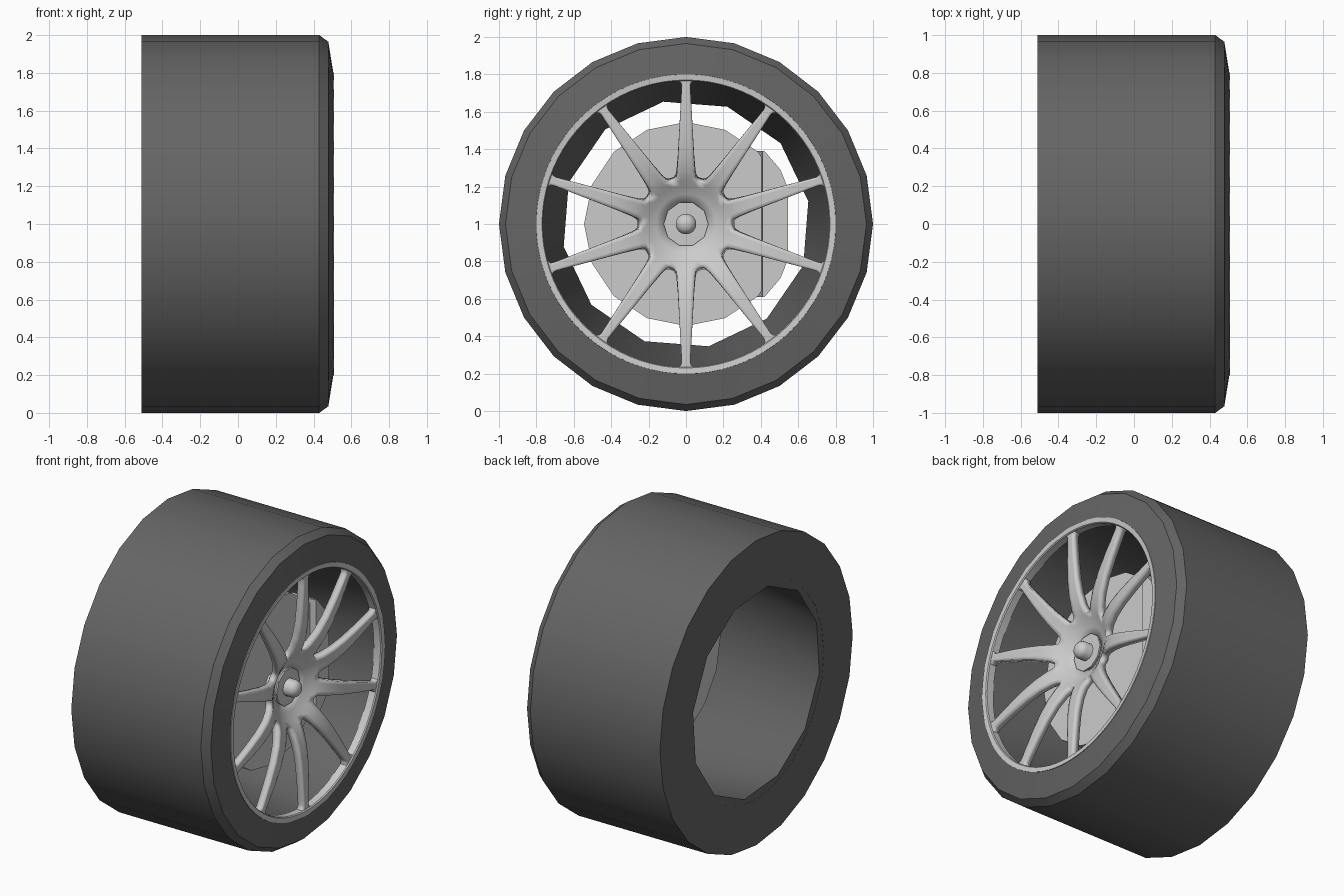
import bpy, bmesh, math

if "Cube" in bpy.data.objects:
    bpy.data.objects.remove(bpy.data.objects["Cube"])

CZ = 1.0  # axle height; the axle runs along x


def finish(name, bm, mat=None, angle=35):
    bmesh.ops.remove_doubles(bm, verts=bm.verts, dist=1e-5)
    mesh = bpy.data.meshes.new(name)
    bm.to_mesh(mesh)
    bm.free()
    ob = bpy.data.objects.new(name, mesh)
    bpy.context.collection.objects.link(ob)
    if mat:
        mesh.materials.append(mat)
    bpy.ops.object.select_all(action='DESELECT')
    ob.select_set(True)
    bpy.context.view_layer.objects.active = ob
    bpy.ops.object.shade_smooth_by_angle(angle=math.radians(angle))
    return ob


def polar(x, r, a):
    return (x, r * math.cos(a), CZ + r * math.sin(a))


def lathe(name, profile, sides, phase=0, mat=None, closed=True):
    """Spin an (x, radius) profile around the axle."""
    bm = bmesh.new()
    rings = [[bm.verts.new(polar(x, r, math.radians(phase) + math.tau * i / sides))
              for x, r in profile] for i in range(sides)]
    n = len(profile)
    for i in range(sides):
        a, b = rings[i], rings[(i + 1) % sides]
        for j in range(n if closed else n - 1):
            k = (j + 1) % n
            bm.faces.new((a[j], a[k], b[k], b[j]))
    bmesh.ops.remove_doubles(bm, verts=bm.verts, dist=1e-5)
    bmesh.ops.recalc_face_normals(bm, faces=bm.faces)
    return finish(name, bm, mat)


rubber = bpy.data.materials.new("dark_rubber")
rubber.diffuse_color = (0.13, 0.13, 0.13, 1)
rubber.use_nodes = True
rubber.node_tree.nodes["Principled BSDF"].inputs["Base Color"].default_value = rubber.diffuse_color

# Tire and the tapered twelve-sided barrel inside it
lathe("tire", [(-0.51, 0.70), (-0.51, 1.0), (0.43, 1.0), (0.478, 0.965),
               (0.505, 0.80), (0.46, 0.80)], 24, mat=rubber)
lathe("barrel", [(-0.509, 0.665), (-0.509, 0.74), (0.46, 0.83), (0.46, 0.80)],
      12, phase=10.5, mat=rubber)

# Rim ring
lathe("rim_ring", [(0.45, 0.765), (0.498, 0.765), (0.505, 0.77),
                   (0.508, 0.80), (0.45, 0.805)], 80)

# Spoked face: rows of (radius, depth x, spoke half width; None = full sector)
rows = [(0.10, 0.35, None), (0.16, 0.37, None), (0.205, 0.40, None),
        (0.235, 0.418, None), (0.238, 0.42, 0.058), (0.25, 0.427, 0.052),
        (0.28, 0.443, 0.048), (0.36, 0.468, 0.043), (0.46, 0.484, 0.038),
        (0.58, 0.492, 0.032), (0.70, 0.495, 0.025), (0.74, 0.496, 0.023),
        (0.755, 0.496, 0.027), (0.765, 0.496, 0.04), (0.785, 0.496, 0.05)]
bm = bmesh.new()
for s in range(10):
    mid = math.radians(18 + 36 * s)
    grid = []
    for r, x, w in rows:
        half = math.radians(18) if w is None else math.asin(w / r)
        grid.append([bm.verts.new(polar(x, r, mid + half * t / 2)) for t in range(-2, 3)])
    for a, b in zip(grid, grid[1:]):
        for j in range(4):
            bm.faces.new((a[j], b[j], b[j + 1], a[j + 1]))
spokes = finish("spokes", bm)
thick = spokes.modifiers.new("thickness", 'SOLIDIFY')
thick.thickness = 0.045
thick.offset = -1

# Ten-sided hub plate and the rounded axle knob
lathe("hub_plate", [(0.31, 0), (0.31, 0.12), (0.365, 0.12), (0.365, 0)], 10, closed=False)
lathe("axle_knob", [(0.20, 0), (0.20, 0.055), (0.41, 0.055), (0.43, 0.047),
                    (0.445, 0.028), (0.45, 0)], 16, closed=False)

# Brake disc
lathe("brake_disc", [(0.13, 0), (0.13, 0.545), (0.24, 0.545), (0.24, 0)], 16, closed=False)

# Brake caliper: front face inset slightly from its inner edge
top = [(0.42, 0.39), (0.505, 0.29), (0.545, 0.19)]
outer = top + [(y, -z) for y, z in reversed(top)]
bm = bmesh.new()
back = [bm.verts.new((0.10, y, CZ + z)) for y, z in [(0.38, 0.39)] + outer + [(0.38, -0.39)]]
front = [bm.verts.new((0.28, y, CZ + z)) for y, z in [(0.41, 0.39)] + outer + [(0.41, -0.39)]]
bm.faces.new(back)
bm.faces.new(front)
for i in range(len(back)):
    k = (i + 1) % len(back)
    bm.faces.new((back[i], back[k], front[k], front[i]))
bmesh.ops.recalc_face_normals(bm, faces=bm.faces)
finish("brake_caliper", bm)
